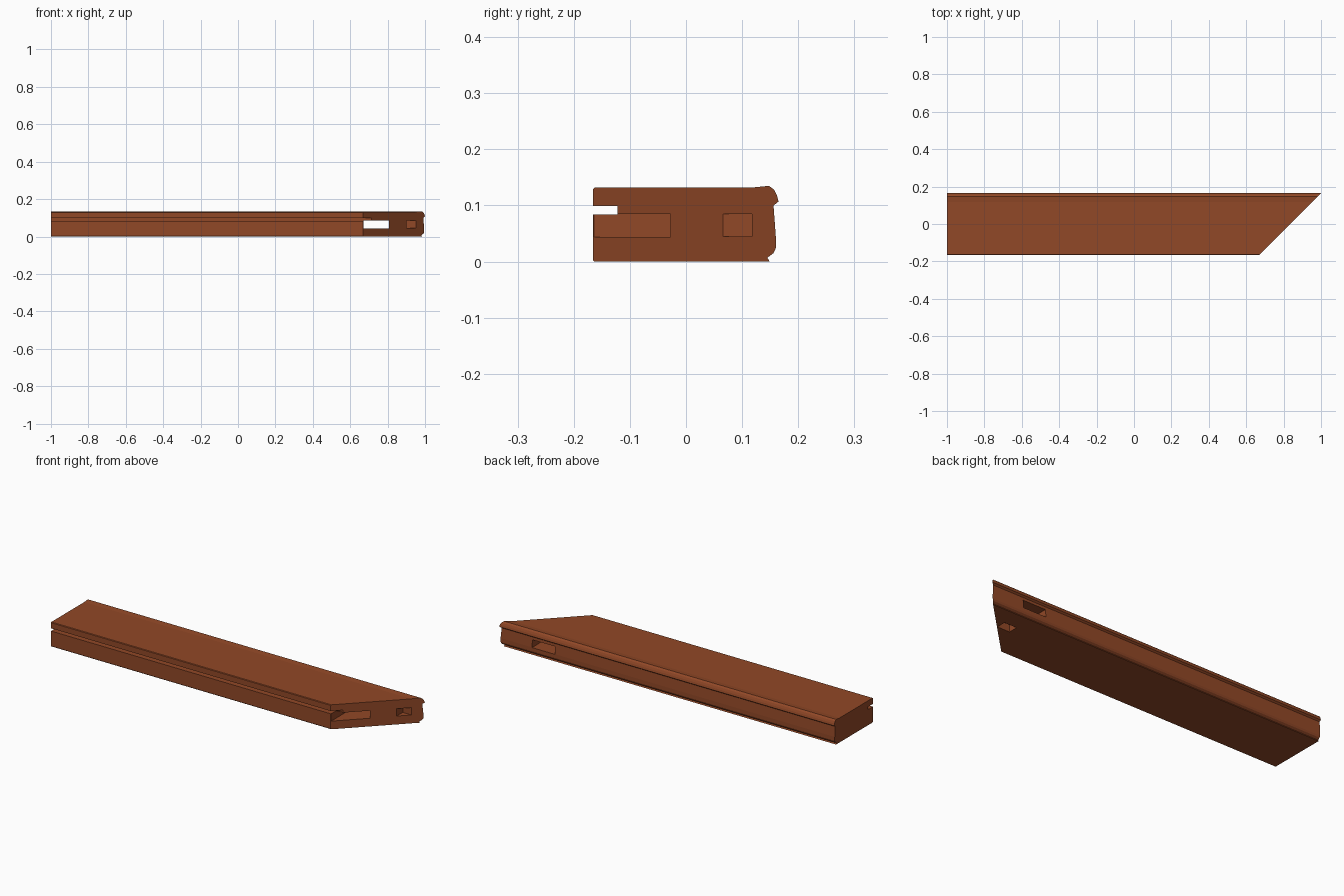
import bpy, bmesh

if "Cube" in bpy.data.objects:
    bpy.data.objects.remove(bpy.data.objects["Cube"])

wood = bpy.data.materials.new("reddish_brown_wood")
wood.diffuse_color = (0.285, 0.065, 0.020, 1)
wood.use_nodes = True
wood.node_tree.nodes["Principled BSDF"].inputs["Base Color"].default_value = wood.diffuse_color

MITRE = 0.835  # right end follows x = MITRE + y

# rail cross-section (y, z): groove in the front edge, moulded back edge
profile = [
    (-0.166, 0.003), (-0.163, 0.0), (0.149, 0.0), (0.145, 0.007),
    (0.156, 0.015), (0.160, 0.024), (0.160, 0.045), (0.156, 0.100),
    (0.165, 0.107), (0.162, 0.118), (0.157, 0.128), (0.148, 0.135),
    (0.118, 0.132), (-0.163, 0.132), (-0.166, 0.129),
    (-0.166, 0.099), (-0.122, 0.099), (-0.122, 0.084), (-0.166, 0.084),
]


def make_object(name, bm):
    bmesh.ops.recalc_face_normals(bm, faces=bm.faces)
    mesh = bpy.data.meshes.new(name)
    bm.to_mesh(mesh)
    bm.free()
    mesh.materials.append(wood)
    obj = bpy.data.objects.new(name, mesh)
    bpy.context.collection.objects.link(obj)
    return obj


def box(name, lo, hi):
    bm = bmesh.new()
    bmesh.ops.create_cube(bm, size=1)
    for v in bm.verts:
        v.co = [a + (c + 0.5) * (b - a) for a, b, c in zip(lo, hi, v.co)]
    return make_object(name, bm)


# mitred rail
bm = bmesh.new()
left = [bm.verts.new((-1, y, z)) for y, z in profile]
right = [bm.verts.new((MITRE + y, y, z)) for y, z in profile]
n = len(profile)
for i in range(n):
    j = (i + 1) % n
    bm.faces.new((left[i], left[j], right[j], right[i]))
bm.faces.new(left)
bm.faces.new(right)
rail = make_object("mitred_rail", bm)

# through mortise, small blind pocket in the mitre, pocket underneath
cutters = [
    box("mortise_cutter", (0.671, -0.3, 0.044), (0.807, 0.3, 0.085)),
    box("mitre_pocket_cutter", (0.901, -0.1, 0.045), (1.1, 0.118, 0.0845)),
    box("bottom_pocket_cutter", (0.76, 0.002, -0.05), (0.833, 0.053, 0.038)),
]
bpy.context.view_layer.objects.active = rail
for cutter in cutters:
    cutter.hide_render = True
    mod = rail.modifiers.new(cutter.name, 'BOOLEAN')
    mod.operation = 'DIFFERENCE'
    mod.solver = 'EXACT'
    mod.object = cutter
    bpy.ops.object.modifier_apply(modifier=mod.name)
for cutter in cutters:
    bpy.data.objects.remove(cutter)
